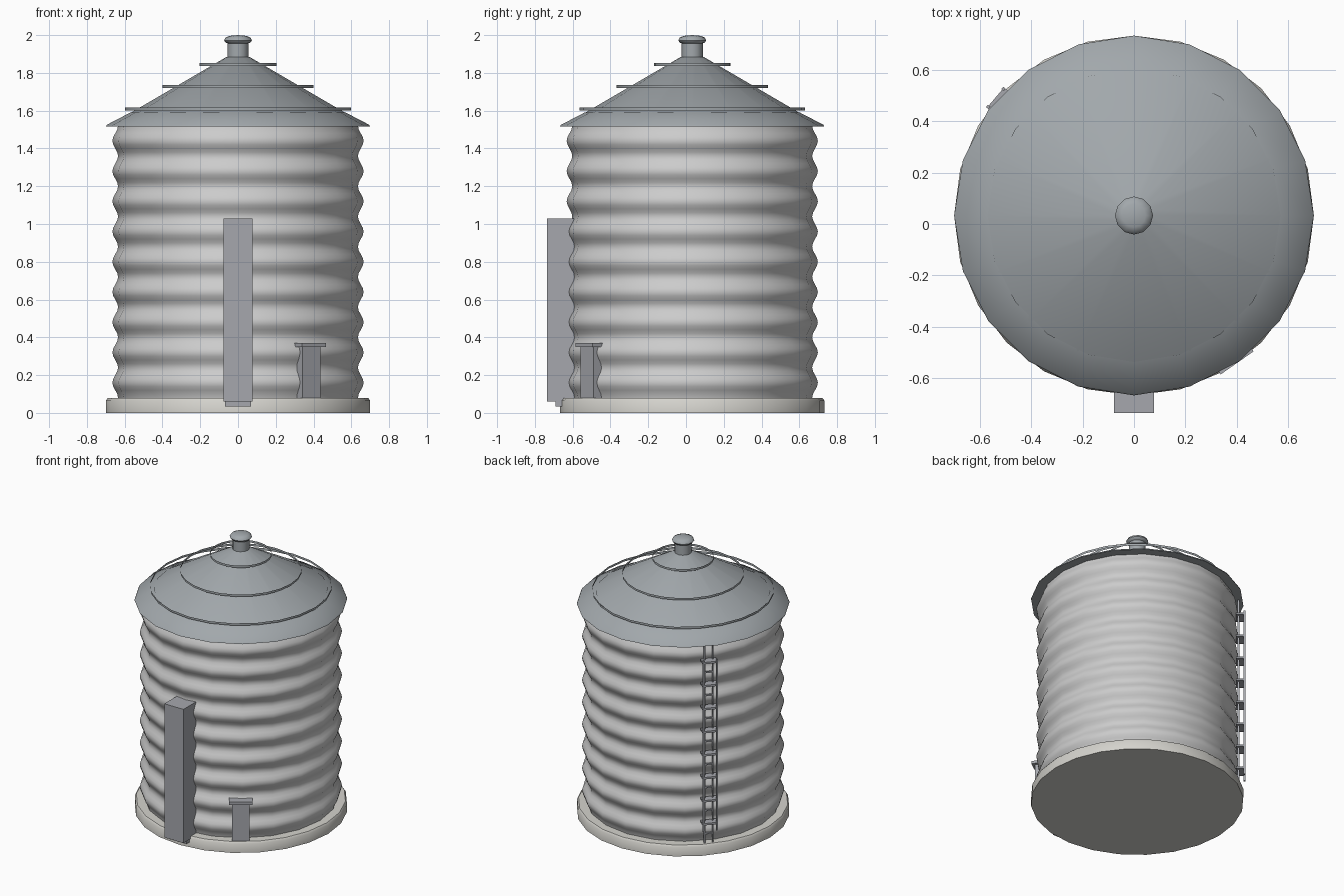
import bpy, bmesh, math
from mathutils import Matrix, Vector

if "Cube" in bpy.data.objects:
    bpy.data.objects.remove(bpy.data.objects["Cube"])

CY = 0.033  # tank axis in y


def mat(name, col):
    m = bpy.data.materials.new(name)
    m.diffuse_color = (*col, 1)
    m.use_nodes = True
    m.node_tree.nodes["Principled BSDF"].inputs["Base Color"].default_value = m.diffuse_color
    return m


WALL = mat("wall_paint", (0.78, 0.79, 0.80))
ROOF = mat("roof_metal", (0.36, 0.39, 0.41))
STONE = mat("concrete", (0.66, 0.65, 0.61))
TRIM = mat("trim_metal", (0.38, 0.39, 0.42))


def finish(name, bm, m, smooth=None):
    me = bpy.data.meshes.new(name)
    bm.to_mesh(me)
    bm.free()
    o = bpy.data.objects.new(name, me)
    bpy.context.collection.objects.link(o)
    me.materials.append(m)
    if smooth:
        bpy.ops.object.select_all(action='DESELECT')
        bpy.context.view_layer.objects.active = o
        o.select_set(True)
        bpy.ops.object.shade_smooth_by_angle(angle=math.radians(smooth))
    return o


def lathe(name, profile, n, m, smooth=40):
    """Revolve (radius, z) points, listed bottom to top, about the tank axis."""
    bm = bmesh.new()
    rows = []
    for r, z in profile:
        if r == 0:
            rows.append([bm.verts.new((0, CY, z))] * n)
        else:
            rows.append([bm.verts.new((r * math.cos(i * math.tau / n),
                                       CY + r * math.sin(i * math.tau / n), z)) for i in range(n)])
    for a, b in zip(rows, rows[1:]):
        for i in range(n):
            j = (i + 1) % n
            bm.faces.new(dict.fromkeys((a[i], a[j], b[j], b[i])))
    return finish(name, bm, m, smooth)


def boxes(name, specs, angle, m):
    """Boxes (r0, r1, t0, t1, z0, z1): radial, tangential and height ranges."""
    bm = bmesh.new()
    place = Matrix.Translation((0, CY, 0)) @ Matrix.Rotation(math.radians(angle), 4, 'Z')
    for r0, r1, t0, t1, z0, z1 in specs:
        c = Vector((r0 + r1, t0 + t1, z0 + z1)) / 2
        s = Matrix.Diagonal((r1 - r0, t1 - t0, z1 - z0, 1))
        bmesh.ops.create_cube(bm, size=1, matrix=place @ Matrix.Translation(c) @ s)
    return finish(name, bm, m)


# Foundation slab
lathe("foundation", [(0, 0), (0.70, 0), (0.70, 0.065), (0.69, 0.078), (0, 0.08)], 24, STONE)

# Corrugated wall, nine waves
N = 9 * 8
lathe("corrugated_wall",
      [(0.65 - 0.015 * math.cos(math.tau * 9 * i / N), 0.08 + 1.44 * i / N) for i in range(N + 1)],
      20, WALL, 60)

# Roof: eave skirt, cone, standing bands, vent
lathe("eave_skirt", [(0.63, 1.515), (0.70, 1.515), (0.695, 1.525), (0.57, 1.59)], 20, ROOF)
lathe("roof_cone", [(0.60, 1.57), (0.06, 1.885), (0, 1.885)], 16, ROOF)
for k, (r, z) in enumerate([(0.598, 1.61), (0.40, 1.727), (0.203, 1.845)]):
    lathe(f"roof_band_{k + 1}", [(r, z - 0.008), (r, z + 0.008)], 24, ROOF)
lathe("vent_neck", [(0.056, 1.87), (0.056, 1.97)], 12, ROOF)
lathe("vent_cap", [(0.05, 1.955), (0.066, 1.96), (0.074, 1.972), (0.066, 1.987), (0.045, 1.996), (0, 2.0)],
      12, ROOF, 60)

# Tall front door housing
boxes("front_door", [(0.60, 0.768, -0.077, 0.077, 0.06, 1.03),
                     (0.60, 0.725, -0.07, 0.07, 0.035, 0.06)], -90, TRIM)

# Small outlet box with lid
boxes("outlet_box", [(0.59, 0.68, -0.058, 0.058, 0.075, 0.35),
                     (0.58, 0.70, -0.078, 0.078, 0.35, 0.37)], -55, TRIM)

# Ladder: outer rails, deep brackets, inner rails and rungs
ladder = []
for s in (-1, 1):
    ladder.append((0.70, 0.712, s * 0.046 - 0.006, s * 0.046 + 0.006, 0.18, 1.42))
    ladder.append((0.66, 0.672, s * 0.028 - 0.005, s * 0.028 + 0.005, 0.07, 1.51))
for i in range(8):
    z = 0.23 + i * 0.167
    ladder.append((0.65, 0.708, -0.052, 0.052, z - 0.007, z + 0.007))
    ladder.append((0.66, 0.672, -0.028, 0.028, z - 0.09, z - 0.08))
boxes("ladder", ladder, 139.6, TRIM)
